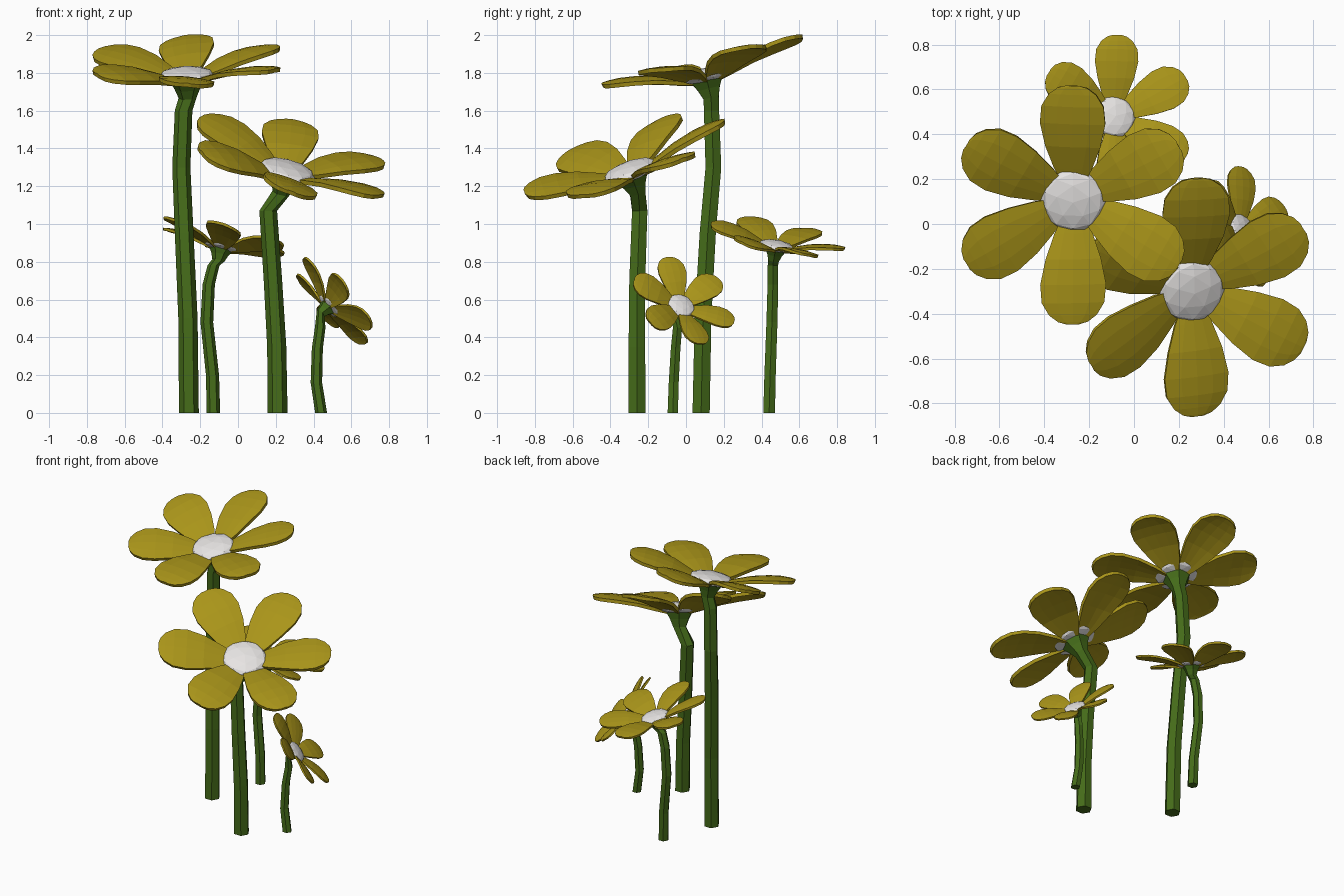
import bpy, bmesh, math
from mathutils import Vector, Matrix

if "Cube" in bpy.data.objects:
    bpy.data.objects.remove(bpy.data.objects["Cube"])

def material(name, rgb):
    m = bpy.data.materials.new(name)
    m.diffuse_color = (*rgb, 1)
    m.use_nodes = True
    m.node_tree.nodes["Principled BSDF"].inputs["Base Color"].default_value = m.diffuse_color
    return m

YELLOW = material("petal_yellow", (0.40, 0.30, 0.01))
WHITE = material("centre_white", (0.80, 0.78, 0.77))
GREEN = material("stem_green", (0.06, 0.15, 0.01))

def finish(bm, name, mat, matrix=None):
    bmesh.ops.recalc_face_normals(bm, faces=bm.faces)
    me = bpy.data.meshes.new(name)
    bm.to_mesh(me)
    bm.free()
    ob = bpy.data.objects.new(name, me)
    me.materials.append(mat)
    bpy.context.collection.objects.link(ob)
    if matrix:
        ob.matrix_world = matrix
    return ob

def loft(bm, rings):
    for a, b in zip(rings, rings[1:]):
        n = len(a)
        for i in range(n):
            j = (i + 1) % n
            bm.faces.new((a[i], a[j], b[j], b[i]))
    bm.faces.new(rings[0])
    bm.faces.new(rings[-1])

# petal outline: distance from centre, half width, rise
OUTLINE = [(0.05, 0.035, -0.005), (0.15, 0.083, 0.03), (0.26, 0.122, 0.068),
           (0.37, 0.145, 0.092), (0.45, 0.138, 0.102), (0.505, 0.105, 0.103),
           (0.535, 0.065, 0.102), (0.545, 0.025, 0.101)]
TWIST = math.tan(math.radians(7))

def petals(name, frame):
    bm = bmesh.new()
    for k in range(6):
        rot = Matrix.Rotation(k * math.pi / 3, 3, 'Z')
        rows = []
        for r, w, h in OUTLINE:
            rows.append([bm.verts.new(rot @ Vector((r, w * u, h - TWIST * w * u - 0.012 * (w / 0.145) * u * u)))
                         for u in (-1, -0.5, 0, 0.5, 1)])
        for a, b in zip(rows, rows[1:]):
            for i in range(4):
                bm.faces.new((a[i], b[i], b[i + 1], a[i + 1]))
    ob = finish(bm, name, YELLOW, frame)
    mod = ob.modifiers.new("thickness", 'SOLIDIFY')
    mod.thickness = 0.022
    mod.offset = 0

def flower(tag, centre, normal, petal_dir, size, radius, path):
    c, n = Vector(centre), Vector(normal).normalized()
    u = Vector(petal_dir)
    u = (u - n * u.dot(n)).normalized()
    v = n.cross(u)
    frame = Matrix((u, v, n)).transposed().to_4x4()
    frame = Matrix.Translation(c) @ frame @ Matrix.Scale(size, 4)
    petals(tag + "_petals", frame)

    # domed centre
    bm = bmesh.new()
    bmesh.ops.create_icosphere(bm, subdivisions=2, radius=0.145,
                               matrix=Matrix.Translation((0, 0, 0.022)) @ Matrix.Diagonal((1, 1, 0.28, 1)))
    finish(bm, tag + "_centre", WHITE, frame)

    # stem with a flared cup under the petals
    bm = bmesh.new()
    rings = []
    for i, p in enumerate(path):
        r = radius * (1.05 - 0.15 * i / len(path))
        rings.append([bm.verts.new(Vector(p) + Vector((r * math.cos(a), r * math.sin(a), 0)))
                      for a in [math.tau * k / 6 for k in range(6)]])
    x = (Vector((1, 0, 0)) - n * n.x).normalized()
    y = n.cross(x)
    for d, r in ((-0.10, radius * 0.95), (-0.05, 0.068 * size), (0.012, 0.105 * size)):
        rings.append([bm.verts.new(c + n * d * size + (x * math.cos(a) + y * math.sin(a)) * r)
                      for a in [math.tau * k / 6 for k in range(6)]])
    loft(bm, rings)
    finish(bm, tag + "_stem", GREEN)

# tall flower
flower("tall_flower", (-0.27, 0.11, 1.765), (-0.03, -0.24, 1), (0, 1, 0.24), 1.0, 0.05,
       [(-0.26, 0.08, 0), (-0.265, 0.09, 0.5), (-0.285, 0.115, 0.95), (-0.30, 0.145, 1.3), (-0.288, 0.135, 1.6)])
# medium front flower
flower("front_flower", (0.255, -0.29, 1.26), (0.27, -0.36, 1), (0, 1, 0.36), 1.03, 0.05,
       [(0.21, -0.26, 0), (0.205, -0.26, 0.35), (0.185, -0.258, 0.7), (0.16, -0.245, 1.07)])
# back flower
flower("back_flower", (-0.09, 0.475, 0.87), (0.23, 0.18, 1), (0, 1, -0.18), 0.66, 0.034,
       [(-0.13, 0.44, 0), (-0.135, 0.445, 0.2), (-0.165, 0.455, 0.48), (-0.155, 0.46, 0.68), (-0.13, 0.46, 0.78)])
# small side flower
flower("small_flower", (0.475, -0.03, 0.56), (0.70, 0.36, 0.61), (-0.074, 0.5, -0.21), 0.53, 0.03,
       [(0.44, -0.07, 0), (0.415, -0.065, 0.16), (0.42, -0.055, 0.34), (0.435, -0.045, 0.45)])
